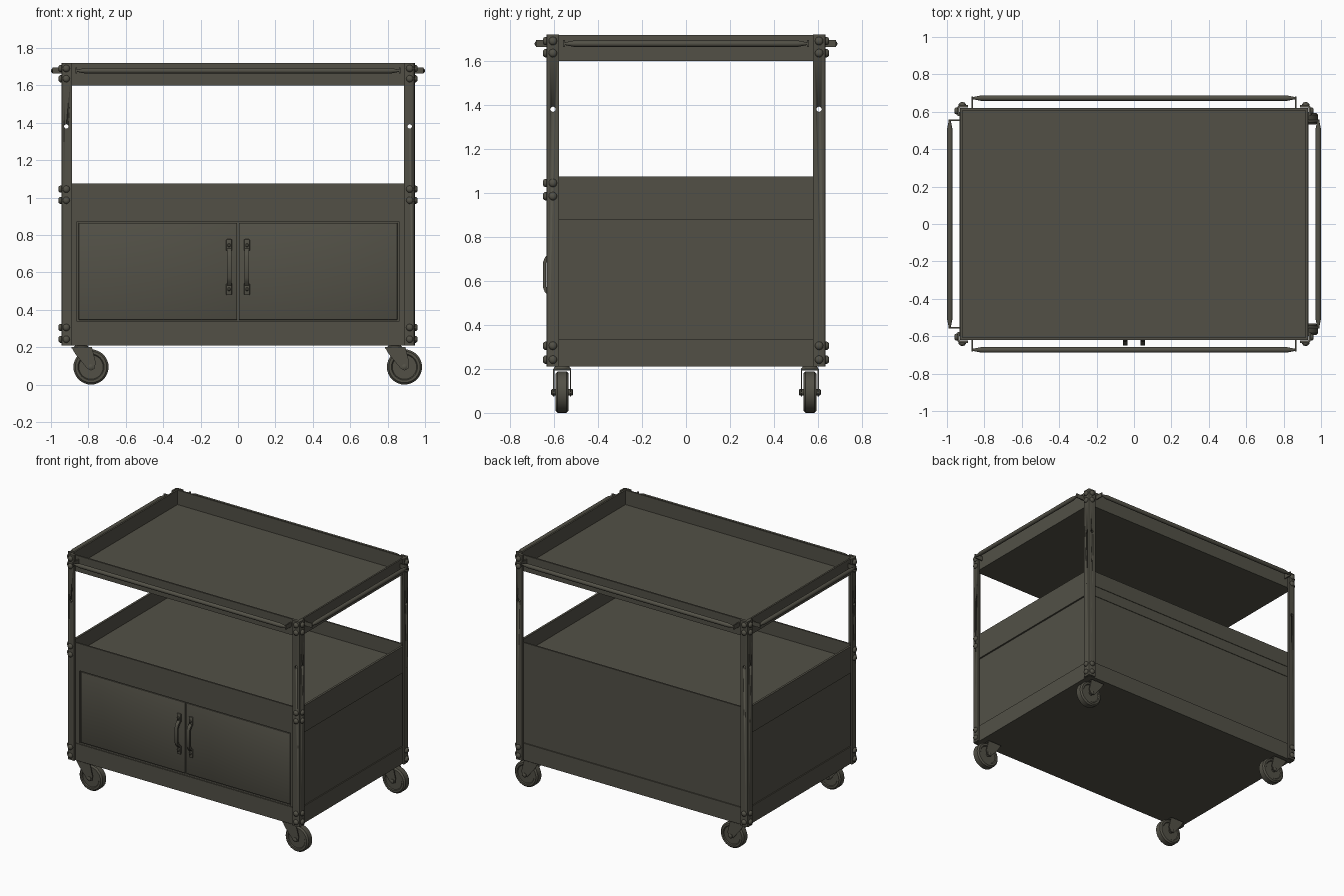
import bpy, bmesh, math
from mathutils import Matrix, Vector

if "Cube" in bpy.data.objects:
    bpy.data.objects.remove(bpy.data.objects["Cube"], do_unlink=True)

paint = bpy.data.materials.new("olive_grey_paint")
paint.use_nodes = True
colour = (0.085, 0.081, 0.062, 1)
paint.diffuse_color = colour
paint.node_tree.nodes["Principled BSDF"].inputs["Base Color"].default_value = colour

AXIS = {"x": Matrix.Rotation(math.pi / 2, 4, "Y"),
        "y": Matrix.Rotation(-math.pi / 2, 4, "X"),
        "z": Matrix.Identity(4)}


def finish(name, bm, angle=35):
    bmesh.ops.recalc_face_normals(bm, faces=bm.faces)
    mesh = bpy.data.meshes.new(name)
    bm.to_mesh(mesh)
    bm.free()
    mesh.materials.append(paint)
    obj = bpy.data.objects.new(name, mesh)
    bpy.context.collection.objects.link(obj)
    bpy.ops.object.select_all(action="DESELECT")
    obj.select_set(True)
    bpy.context.view_layer.objects.active = obj
    bpy.ops.object.shade_smooth_by_angle(angle=math.radians(angle))
    return obj


def apply_modifiers(obj):
    bpy.context.view_layer.objects.active = obj
    for mod in list(obj.modifiers):
        bpy.ops.object.modifier_apply(modifier=mod.name)


def box(name, lo, hi, bevel=0.0):
    bm = bmesh.new()
    bmesh.ops.create_cube(bm, size=1)
    lo, hi = Vector(lo), Vector(hi)
    for v in bm.verts:
        v.co = Vector([a if c < 0 else b for a, b, c in zip(lo, hi, v.co)])
    if bevel:
        bmesh.ops.bevel(bm, geom=bm.edges[:], offset=bevel, segments=2,
                        profile=0.5, affect="EDGES")
    return finish(name, bm)


def lathe(name, centre, axis, profile, sides=20):
    """Turn (radius, height) points around an axis, capped at both ends."""
    bm = bmesh.new()
    rings = []
    for r, h in profile:
        rings.append([bm.verts.new((r * math.cos(math.tau * i / sides),
                                    r * math.sin(math.tau * i / sides), h))
                      for i in range(sides)])
    for a, b in zip(rings, rings[1:]):
        for i in range(sides):
            j = (i + 1) % sides
            bm.faces.new((a[i], a[j], b[j], b[i]))
    bm.faces.new(rings[0][::-1])
    bm.faces.new(rings[-1])
    bm.transform(Matrix.Translation(centre) @ AXIS[axis])
    return finish(name, bm)


def prism(name, points, offset):
    """Extrude a planar outline along an offset."""
    bm = bmesh.new()
    face = bm.faces.new([bm.verts.new(p) for p in points])
    new = bmesh.ops.extrude_face_region(bm, geom=[face])["geom"]
    bmesh.ops.translate(bm, vec=offset,
                        verts=[g for g in new if isinstance(g, bmesh.types.BMVert)])
    return finish(name, bm)


TX, TY = 0.93, 0.62      # tray half sizes
PX, PY = 0.945, 0.635    # post outer corner
BOTTOM, TOP = 0.21, 1.72


# Folded sheet trays with a rounded bottom edge
def tray(name, z0, z1):
    bm = bmesh.new()
    bmesh.ops.create_cube(bm, size=1)
    for v in bm.verts:
        v.co = (math.copysign(TX, v.co.x), math.copysign(TY, v.co.y),
                z0 if v.co.z < 0 else z1)
    bm.normal_update()
    bmesh.ops.delete(bm, geom=[f for f in bm.faces if f.normal.z > 0.5],
                     context="FACES_ONLY")
    low = [e for e in bm.edges if all(v.co.z == z0 for v in e.verts)]
    bmesh.ops.bevel(bm, geom=low, offset=0.05, segments=5, profile=0.5,
                    affect="EDGES")
    bm.normal_update()
    inner = bmesh.ops.solidify(bm, geom=bm.faces[:], thickness=0.012)
    obj = finish(name, bm)
    # keep the sheet inside the outer size
    size = obj.dimensions.copy()
    obj.scale = (2 * TX / size.x, 2 * TY / size.y, 1)
    bpy.ops.object.transform_apply(location=False, rotation=False, scale=True)
    return obj


tray("top_tray", 1.60, TOP - 0.002)
tray("middle_tray", 0.958, 1.075)
tray("bottom_tray", BOTTOM, 0.335)

# Cabinet body, side skirts and front frame
box("cabinet_body", (-0.922, -0.6, 0.24), (0.922, 0.612, 0.955))
box("back_panel_upper", (-0.9, 0.61, 0.88), (0.9, 0.616, 0.97))
for s, side in ((-1, "right"), (1, "left")):
    box(side + "_upper_skirt", (min(s * 0.92, s * 0.934), -0.6, 0.88),
        (max(s * 0.92, s * 0.934), 0.6, 1.075))
    box(side + "_front_stile", (min(s * 0.86, s * 0.925), -0.616, 0.3),
        (max(s * 0.86, s * 0.925), -0.595, 0.97))
box("front_top_rail", (-0.86, -0.616, 0.873), (0.86, -0.595, 0.97))
box("front_bottom_rail", (-0.86, -0.616, 0.3), (0.86, -0.595, 0.338))

# Doors with pull handles
for s, side in ((-1, "right"), (1, "left")):
    xs = sorted((s * 0.005, s * 0.852))
    box(side + "_door", (xs[0], -0.61, 0.346), (xs[1], -0.595, 0.865), 0.003)
    hx = s * 0.048
    for z in (0.51, 0.745):
        box(side + "_handle_foot", (hx - 0.016, -0.622, z - 0.032),
            (hx + 0.016, -0.608, z + 0.032), 0.006)
        lathe(side + "_handle_screw", (hx, -0.622, z), "y",
              [(0.006, -0.008), (0.01, -0.004), (0.01, 0.004)], 12)
    grip = [(-0.614, 0.52), (-0.642, 0.55), (-0.65, 0.57), (-0.65, 0.685),
            (-0.642, 0.705), (-0.614, 0.735), (-0.614, 0.715), (-0.63, 0.695),
            (-0.637, 0.68), (-0.637, 0.575), (-0.63, 0.56), (-0.614, 0.54)]
    prism(side + "_handle_grip", [(hx - 0.012, y, z) for y, z in grip],
          (0.024, 0, 0))

# Angle-section corner posts with a hole in each flange
T, W, R = 0.013, 0.057, 0.012
section = [(0, W), (0, R), (R * 0.3, R * 0.3), (R, 0), (W, 0), (W, T), (T, T), (T, W)]
BOLT = [(0.019, -0.004), (0.019, 0.006), (0.014, 0.013), (0.006, 0.016)]
for sx, lr in ((-1, "right"), (1, "left")):
    for sy, fb in ((-1, "front"), (1, "back")):
        tag = fb + "_" + lr
        post = prism(tag + "_post",
                     [(sx * (PX - a), sy * (PY - b), BOTTOM) for a, b in section],
                     (0, 0, TOP - BOTTOM))
        bx, by = sx * 0.918, sy * 0.605
        cutters = [lathe("hole_cutter", (bx, sy * PY, 1.38), "y",
                         [(0.012, -0.03), (0.012, 0.03)], 12),
                   lathe("hole_cutter", (sx * PX, by, 1.38), "x",
                         [(0.012, -0.03), (0.012, 0.03)], 12)]
        for cutter in cutters:
            cutter.hide_render = True
            mod = post.modifiers.new("hole", "BOOLEAN")
            mod.operation = "DIFFERENCE"
            mod.solver = "EXACT"
            mod.object = cutter
        apply_modifiers(post)
        for cutter in cutters:
            bpy.data.objects.remove(cutter, do_unlink=True)
        # Round bolt heads in pairs
        heights = [1.69, 1.635, 0.305, 0.242]
        if sy < 0:
            heights += [1.045, 0.985]
        for z in heights:
            lathe(tag + "_bolt", (bx, sy * PY, z), "y",
                  [(r, sy * h) for r, h in BOLT], 12)
            lathe(tag + "_side_bolt", (sx * PX, by, z), "x",
                  [(r, sx * h) for r, h in BOLT], 12)

# Tapered push rails on thin brackets around the top tray
RAIL_Z = 1.678


def push_rail(name, axis, s, half, reach, wall):
    profile = [(0.005, -half), (0.015, -half + 0.05),
               (0.015, half - 0.05), (0.005, half)]
    centre = (0, s * reach, RAIL_Z) if axis == "x" else (s * reach, 0, RAIL_Z)
    lathe(name, centre, axis, profile, 16)
    a, b = sorted((s * wall, s * (reach + 0.008)))
    for e in (-half, half):
        lo, hi = (e - 0.004, a, RAIL_Z - 0.016), (e + 0.004, b, RAIL_Z + 0.016)
        if axis == "y":
            lo, hi = (lo[1], lo[0], lo[2]), (hi[1], hi[0], hi[2])
        box(name + "_bracket", lo, hi)


for s, fb, lr in ((-1, "front", "right"), (1, "back", "left")):
    push_rail(fb + "_rail", "x", s, 0.865, 0.673, 0.615)
    push_rail(lr + "_rail", "y", s, 0.555, 0.985, 0.925)

# Swivel casters, all trailing the same way
WR = 0.094
wheel = [(0.03, -0.024), (0.065, -0.024), (0.07, -0.03), (0.084, -0.03),
         (WR, -0.02), (WR, 0.02), (0.084, 0.03), (0.07, 0.03),
         (0.065, 0.024), (0.03, 0.024)]
fork = [(-0.105, 0.2), (0.005, 0.2), (0.025, 0.12), (0.02, 0.085),
        (0, 0.075), (-0.02, 0.085), (-0.085, 0.165)]
for sx, lr in ((-1, "right"), (1, "left")):
    for sy, fb in ((-1, "front"), (1, "back")):
        tag = fb + "_" + lr + "_caster_"
        px, y = sx * 0.838, sy * 0.563
        ax = px + 0.052
        lathe(tag + "wheel", (ax, y, WR), "y", wheel, 32)
        lathe(tag + "axle", (ax, y, WR), "y",
              [(0.009, -0.05), (0.015, -0.046), (0.015, 0.046), (0.009, 0.05)], 12)
        for e in (-0.041, 0.035):
            prism(tag + "fork", [(ax + u, y + e, z) for u, z in fork], (0, 0.006, 0))
        box(tag + "fork_top", (ax - 0.105, y - 0.041, 0.192),
            (ax + 0.005, y + 0.041, 0.2))
        lathe(tag + "swivel", (px, y, 0.2), "z", [(0.04, 0), (0.03, 0.013)], 20)
